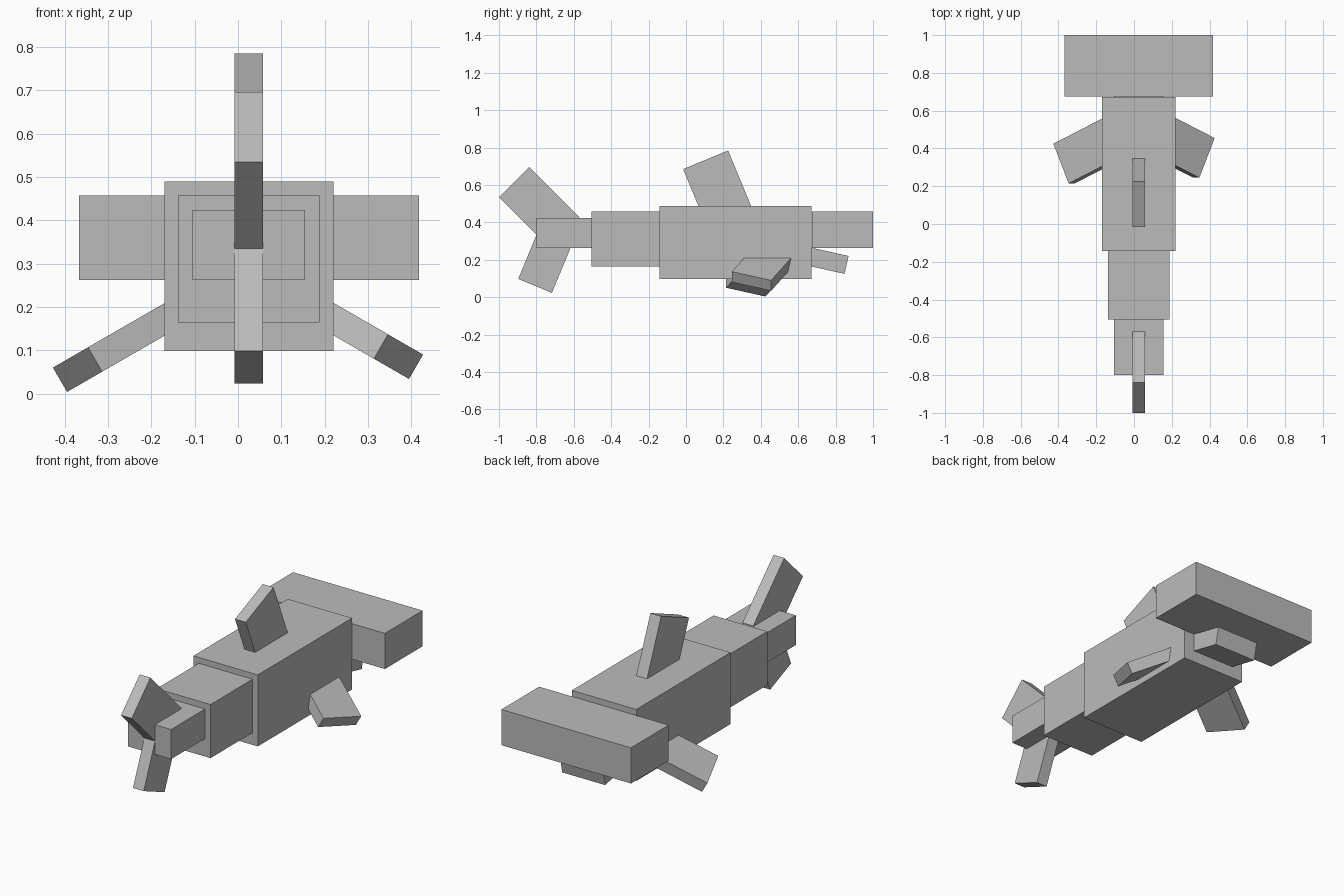
import bpy, bmesh, math
from mathutils import Vector, Matrix

if "Cube" in bpy.data.objects:
    bpy.data.objects.remove(bpy.data.objects["Cube"])

grey = bpy.data.materials.new("shark grey")
grey.diffuse_color = (0.5, 0.5, 0.5, 1)
grey.use_nodes = True
grey.node_tree.nodes["Principled BSDF"].inputs["Base Color"].default_value = grey.diffuse_color
CX = 0.025  # body centre line


def box(name, corner, a, b, c):
    """Box from one corner and three edge vectors."""
    bm = bmesh.new()
    bmesh.ops.create_cube(bm, size=1, matrix=Matrix.Translation((0.5, 0.5, 0.5)))
    for v in bm.verts:
        v.co = Vector(corner) + Vector(a) * v.co.x + Vector(b) * v.co.y + Vector(c) * v.co.z
    bmesh.ops.recalc_face_normals(bm, faces=bm.faces)
    me = bpy.data.meshes.new(name)
    bm.to_mesh(me)
    bm.free()
    me.materials.append(grey)
    ob = bpy.data.objects.new(name, me)
    bpy.context.collection.objects.link(ob)


def block(name, width, y0, y1, z0, z1):
    box(name, (CX - width / 2, y0, z0), (width, 0, 0), (0, y1 - y0, 0), (0, 0, z1 - z0))


def slab(name, width, y, z, angle, length, height):
    """Block tilted in the side plane; (y, z) is its pivot corner."""
    t = math.radians(angle)
    box(name, (CX - width / 2, y, z), (width, 0, 0),
        (0, length * math.cos(t), length * math.sin(t)),
        (0, -height * math.sin(t), height * math.cos(t)))


# Straight body segments
block("body", 0.39, -0.143, 0.672, 0.098, 0.489)
block("tail_base", 0.326, -0.506, -0.143, 0.164, 0.457)
block("tail_end", 0.26, -0.80, -0.506, 0.262, 0.424)
block("head", 0.784, 0.674, 1.0, 0.262, 0.457)

# Tilted jaw and upright fins
slab("jaw", 0.26, 0.848, 0.125, -12.5, -0.26, 0.098)
slab("dorsal_fin", 0.065, -0.015, 0.685, 22.5, 0.26, -0.33)
slab("upper_tail_fin", 0.065, -1.0, 0.535, 45, 0.228, -0.38)
slab("lower_tail_fin", 0.065, -0.897, 0.098, -22.5, 0.195, 0.28)

# Side fins: swept in their own plane, then drooped
droop, sweep = math.radians(30), math.radians(24)
for side, name, y, z in ((1, "right_fin", 0.245, 0.137), (-1, "left_fin", 0.215, 0.107)):
    out = Vector((side * math.cos(droop), 0, -math.sin(droop)))
    down = Vector((-side * math.sin(droop), 0, -math.cos(droop)))
    fwd = Vector((0, 1, 0))
    inward = -out * math.cos(sweep) + fwd * math.sin(sweep)
    tip = out * math.sin(sweep) + fwd * math.cos(sweep)
    box(name, (side * 0.346, y, z), inward * 0.36, tip * 0.23, down * 0.065)
